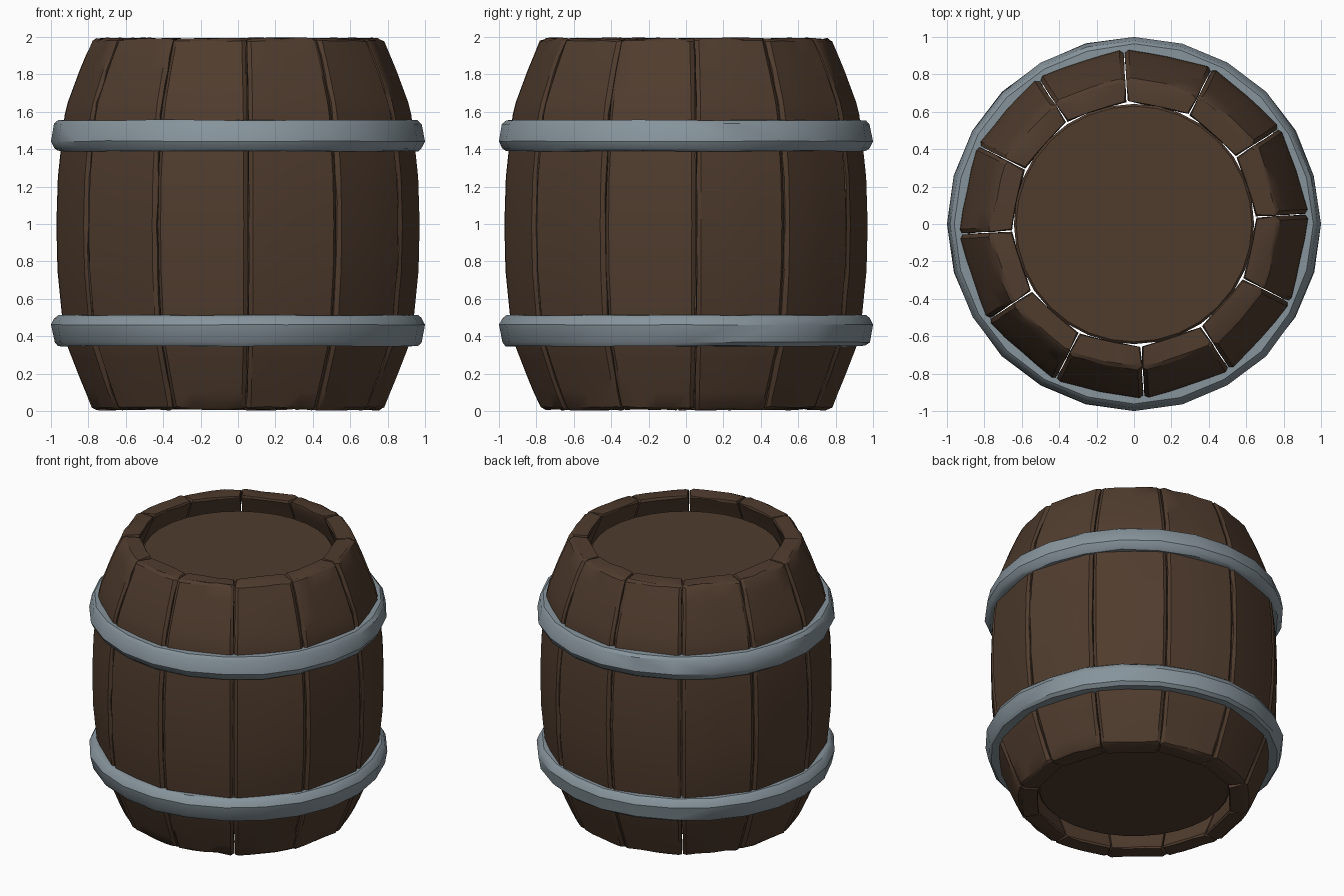
import bpy, bmesh, math, random
from mathutils import Vector, Matrix

if "Cube" in bpy.data.objects:
    bpy.data.objects.remove(bpy.data.objects["Cube"])

random.seed(7)


def material(name, rgb):
    m = bpy.data.materials.new(name)
    m.diffuse_color = (*rgb, 1)
    m.use_nodes = True
    m.node_tree.nodes["Principled BSDF"].inputs["Base Color"].default_value = m.diffuse_color
    return m


WOOD = material("brown_wood", (0.080, 0.045, 0.027))
IRON = material("grey_iron", (0.240, 0.295, 0.330))


def finish(bm, name, mat, angle=30):
    bmesh.ops.recalc_face_normals(bm, faces=bm.faces)
    me = bpy.data.meshes.new(name)
    bm.to_mesh(me)
    bm.free()
    me.materials.append(mat)
    me.shade_smooth()
    me.set_sharp_from_angle(angle=math.radians(angle))
    ob = bpy.data.objects.new(name, me)
    bpy.context.collection.objects.link(ob)
    return ob


def loft(bm, rings, closed=False):
    """Bridge rings of points; cap the ends unless the loft is a closed loop."""
    vs = [[bm.verts.new(p) for p in r] for r in rings]
    n = len(vs[0])
    pairs = list(zip(vs, vs[1:])) + ([(vs[-1], vs[0])] if closed else [])
    for a, b in pairs:
        for i in range(n):
            j = (i + 1) % n
            bm.faces.new((a[i], a[j], b[j], b[i]))
    if not closed:
        bm.faces.new(vs[0])
        bm.faces.new(vs[-1])


# Barrel silhouette: radius at the stave corners by height
PROFILE = [(0, .775), (.18, .85), (.36, .92), (.5, .943), (.75, .968), (1, .974),
           (1.25, .966), (1.42, .948), (1.58, .93), (1.65, .913), (1.82, .85), (2, .775)]


def radius(z):
    for (z0, r0), (z1, r1) in zip(PROFILE, PROFILE[1:]):
        if z <= z1:
            return r0 + (r1 - r0) * (z - z0) / (z1 - z0)
    return PROFILE[-1][1]


HALF = math.pi / 12
THICK = 0.125
LEVELS = [.003, .022, .1, .18, .27, .36, .5, .62, .75, .87, 1, 1.12, 1.25, 1.36,
          1.46, 1.58, 1.65, 1.74, 1.82, 1.9, 1.978, 1.997]


# Staves: chamfered planks bent to the profile, with worn edges and ends
def stave(index):
    ang = math.radians(3.3 + 15 + 30 * index)
    grain = [random.uniform(-.004, .004) for _ in range(5)]
    rings = []
    for k, z in enumerate(LEVELS):
        end = k in (0, len(LEVELS) - 1)
        near = k in (1, len(LEVELS) - 2)
        r = radius(z)
        d = r * math.cos(HALF) + .004
        hw = r * math.sin(HALF) - .005
        di = d - THICK
        hi = di * math.tan(HALF) - .005
        cut = .014 if end else 0
        d, di = d - cut, di + cut * .7
        hw, hi = hw - cut * .4, hi - cut * .4
        c0, c1 = random.uniform(.012, .024), random.uniform(.012, .024)
        pts = [(di, -hi), (d - c0, -hw + random.uniform(0, .004))]
        w = hw - .02
        for t, g in zip((-1, -.5, 0, .5, 1), grain):
            bulge = .007 * (1 - t * t)
            pts.append((d + bulge + g * (1 - abs(t)), t * w))
        pts += [(d - c1, hw - random.uniform(0, .004)), (di, hi),
                (di + .003, hi * .35), (di + .003, -hi * .35)]
        ring = []
        for x, y in pts:
            dz = random.uniform(0, .013) if end else random.uniform(-.004, .004) if near else 0
            zz = z + dz if z < 1 else z - dz
            if near:
                x += random.uniform(-.007, .002)
            ring.append(Matrix.Rotation(ang, 3, 'Z') @ Vector((x, y, zz)))
        rings.append(ring)
    bm = bmesh.new()
    loft(bm, rings)
    return finish(bm, f"stave_{index + 1}", WOOD)


for i in range(12):
    stave(i)


# Hoops: hammered iron bands, the upper one mirrored from the lower
def hoop(name, z0, z1, flip):
    h = z1 - z0
    prof = [(.895, 0), (.965, 0), (.985, .12), (1, .68), (.985, .9), (.965, 1), (.895, 1)]
    n = 24
    rings = []
    for i in range(n):
        a = 2 * math.pi * i / n
        dent = 0 if i % 6 == 0 else random.uniform(0, .007)
        ring = []
        for r, t in prof:
            if r > .9:
                r -= dent + (random.uniform(0, .006) if r < .99 else 0)
            t = 1 - t if flip else t
            z = z0 + h * t + random.uniform(-.003, .003)
            ring.append(Vector((r * math.cos(a), r * math.sin(a), z)))
        rings.append(ring)
    bm = bmesh.new()
    loft(bm, rings, closed=True)
    return finish(bm, name, IRON, 35)


hoop("lower_hoop", .348, .513, False)
hoop("upper_hoop", 1.39, 1.555, True)


# Lids: recessed round boards with softened rims
def lid(name, z0, z1):
    rings = []
    for r, z in ((.63, z0), (.642, z0 + .012), (.642, z1 - .012), (.63, z1)):
        rings.append([Vector((r * math.cos(2 * math.pi * i / 32),
                              r * math.sin(2 * math.pi * i / 32), z)) for i in range(32)])
    bm = bmesh.new()
    loft(bm, rings)
    return finish(bm, name, WOOD)


lid("bottom_lid", .10, .19)
lid("top_lid", 1.80, 1.89)
